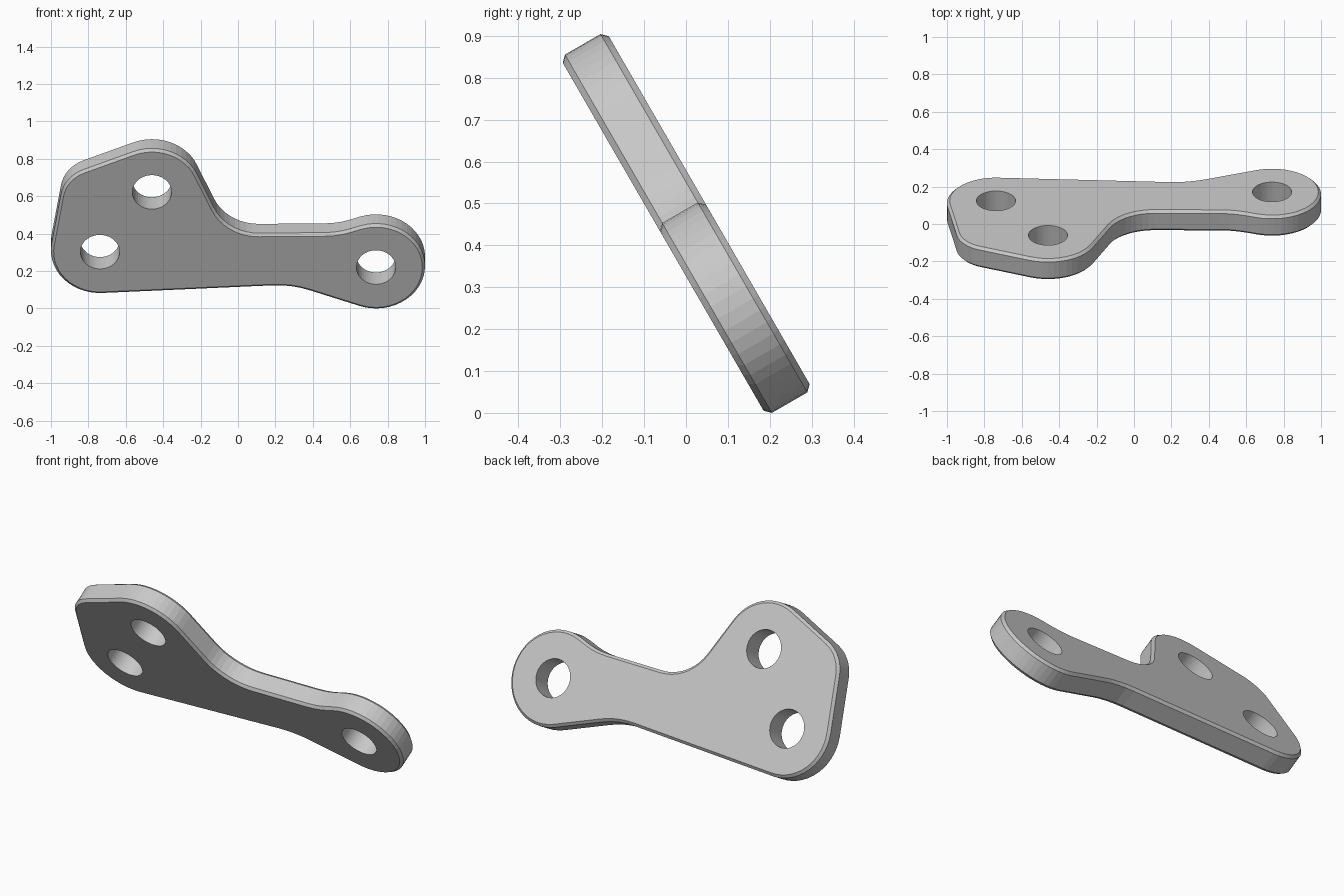
import bpy, bmesh, math
from mathutils import Matrix, Vector

if "Cube" in bpy.data.objects:
    bpy.data.objects.remove(bpy.data.objects["Cube"])

HALF = 0.0635       # half thickness of the plate
CHAMFER = 0.0145    # edge chamfer
LOBE, HOLE = 0.262, 0.105
STEP = math.radians(7.5)

left, right, top = Vector((-0.738, -0.138)), Vector((0.738, -0.233)), Vector((-0.46, 0.231))

# Outline arcs, counter-clockwise: centre and radius (negative = concave fillet)
arcs = [
    (left, LOBE),
    (Vector((0.21, -0.852)), -0.5),
    (right, LOBE),
    (Vector((0.46, 0.398)), -0.425),
    (Vector((0.11, 0.23)), -0.26),
    (top, LOBE),
    (Vector((-0.749, 0.178)), 0.2),
]


def tangent_angle(a, b):
    """Direction of the outward normal of the line touching two arcs."""
    d = b[0] - a[0]
    ratio = max(-1, min(1, (a[1] - b[1]) / d.length))
    return math.atan2(d.y, d.x) - math.acos(ratio)


def outline(inset):
    points = []
    for i, (centre, radius) in enumerate(arcs):
        start = tangent_angle(arcs[i - 1], arcs[i])
        end = tangent_angle(arcs[i], arcs[(i + 1) % len(arcs)])
        sweep = (end - start + math.pi) % (2 * math.pi) - math.pi
        if radius > 0 and sweep < 0:
            sweep += 2 * math.pi
        steps = max(2, math.ceil(abs(sweep) / STEP))
        for k in range(steps + 1):
            a = start + sweep * k / steps
            points.append(centre + (radius - inset) * Vector((math.cos(a), math.sin(a))))
    return points


def circle(centre, radius, count=48):
    turns = [2 * math.pi * k / count for k in range(count)]
    return [centre + radius * Vector((math.cos(a), math.sin(a))) for a in turns]


def loft(bm, rings):
    """Skin a stack of (points, height) rings; return the first and last edge loops."""
    loops = [[bm.verts.new((p.x, p.y, z)) for p in pts] for pts, z in rings]
    n = len(loops[0])
    for low, high in zip(loops, loops[1:]):
        for i in range(n):
            j = (i + 1) % n
            bm.faces.new((low[i], low[j], high[j], high[i]))
    return [[bm.edges.get((r[i], r[(i + 1) % n])) for i in range(n)]
            for r in (loops[0], loops[-1])]


bm = bmesh.new()

# Chamfered rim and the three hole walls
shoulder = HALF - CHAMFER
caps = loft(bm, [(outline(CHAMFER), -HALF), (outline(0), -shoulder),
                 (outline(0), shoulder), (outline(CHAMFER), HALF)])
for centre in (left, right, top):
    ring = circle(centre, HOLE)
    for cap, edges in zip(caps, loft(bm, [(ring, -HALF), (ring, HALF)])):
        cap.extend(edges)

# Flat faces with the holes left open
for cap, side in zip(caps, (-1, 1)):
    bmesh.ops.triangle_fill(bm, edges=cap, use_beauty=True, normal=(0, 0, side))
bmesh.ops.recalc_face_normals(bm, faces=bm.faces)

# Lean the plate forward and stand it on the ground
bm.transform(Matrix.Rotation(math.radians(120), 4, "X"))
lift = -min(v.co.z for v in bm.verts)
bm.transform(Matrix.Translation((0, 0, lift)))

mesh = bpy.data.meshes.new("link_plate")
bm.to_mesh(mesh)
bm.free()
plate = bpy.data.objects.new("link_plate", mesh)
bpy.context.collection.objects.link(plate)

# Plain grey finish
grey = bpy.data.materials.new("light_grey")
grey.use_nodes = True
colour = (0.58, 0.58, 0.58, 1)
grey.diffuse_color = colour
grey.node_tree.nodes["Principled BSDF"].inputs["Base Color"].default_value = colour
mesh.materials.append(grey)
